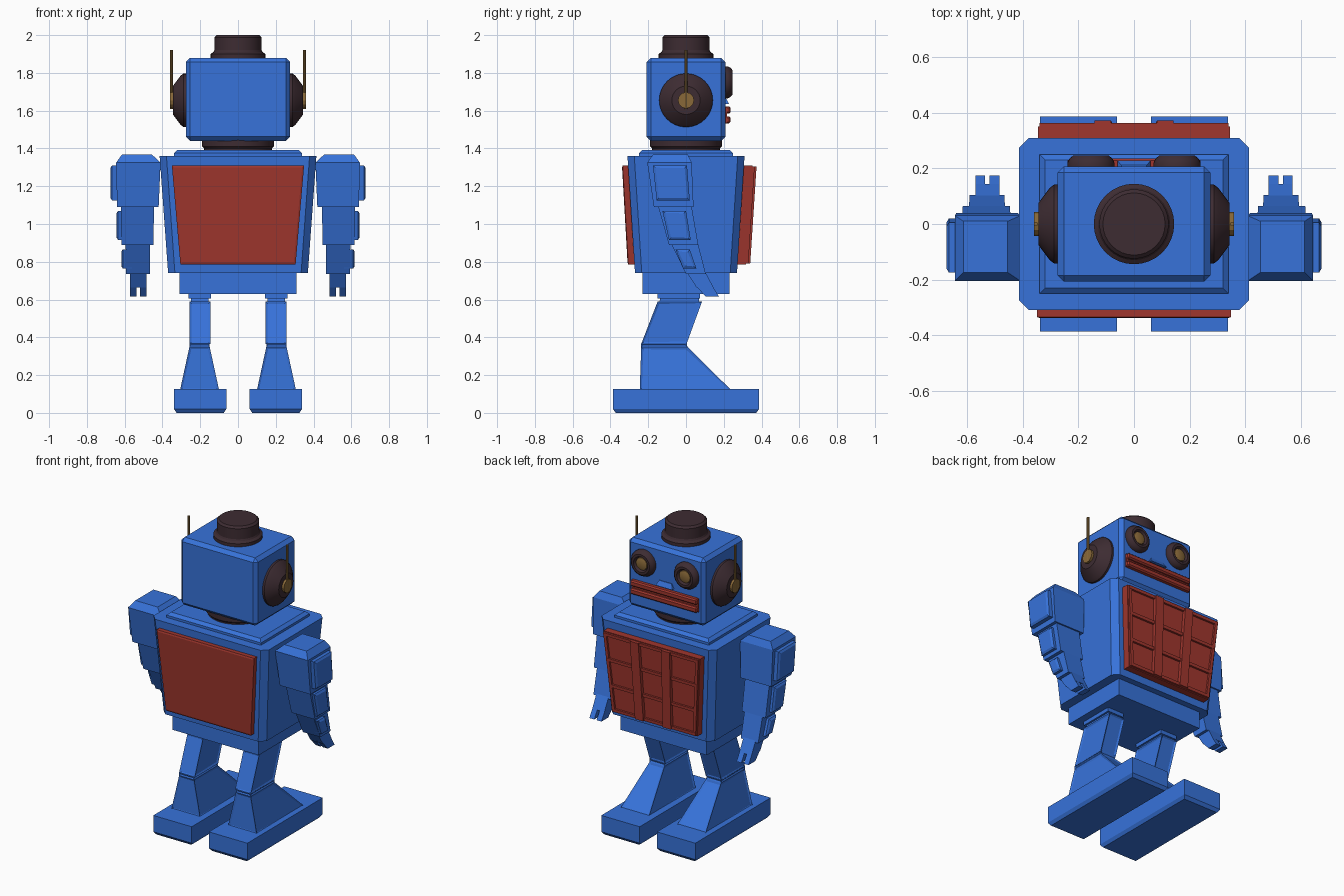
import bpy, bmesh, math
from mathutils import Matrix, Vector

if "Cube" in bpy.data.objects:
    bpy.data.objects.remove(bpy.data.objects["Cube"])


def material(name, r, g, b):
    m = bpy.data.materials.new(name)
    m.use_nodes = True
    m.diffuse_color = (r, g, b, 1)
    m.node_tree.nodes["Principled BSDF"].inputs["Base Color"].default_value = (r, g, b, 1)
    return m


BLUE = material("blue paint", 0.038, 0.17, 0.7)
RED = material("red paint", 0.35, 0.037, 0.027)
DARK = material("dark brown", 0.047, 0.025, 0.032)
GOLD = material("dull gold", 0.25, 0.14, 0.04)


def finish(name, bm, mat):
    bmesh.ops.recalc_face_normals(bm, faces=bm.faces)
    mesh = bpy.data.meshes.new(name)
    bm.to_mesh(mesh)
    bm.free()
    mesh.materials.append(mat)
    ob = bpy.data.objects.new(name, mesh)
    bpy.context.collection.objects.link(ob)
    return ob


def loft(name, sections, mat, bevel=0, upright=False, inset=None, side=1):
    """Stack of rectangles (z, x0, x1, y0, y1); inset = (axes, thickness, depth)."""
    bm = bmesh.new()
    rings = []
    for z, x0, x1, y0, y1 in sections:
        corners = ((x0, y0), (x1, y0), (x1, y1), (x0, y1))
        rings.append([bm.verts.new((x * side, y, z)) for x, y in corners])
    for a, b in zip(rings, rings[1:]):
        for i in range(4):
            j = (i + 1) % 4
            bm.faces.new((a[i], a[j], b[j], b[i]))
    bm.faces.new(rings[0])
    bm.faces.new(rings[-1])
    bmesh.ops.recalc_face_normals(bm, faces=bm.faces)
    if inset:
        axes, thickness, depth = inset
        bm.normal_update()
        directions = {"x": Vector((side, 0, 0)), "-x": Vector((-side, 0, 0)),
                      "y": Vector((0, 1, 0)), "-y": Vector((0, -1, 0))}
        faces = [f for f in bm.faces
                 if any(f.normal.dot(directions[a]) > 0.6 for a in axes)]
        bmesh.ops.inset_individual(bm, faces=faces, thickness=thickness, depth=depth)
    if bevel:
        edges = [e for e in bm.edges
                 if not upright or abs(e.verts[0].co.z - e.verts[1].co.z) > 0.01]
        bmesh.ops.bevel(bm, geom=edges, offset=bevel, segments=1, affect='EDGES')
    return finish(name, bm, mat)


AXES = {"z": Matrix(), "y": Matrix.Rotation(-math.pi / 2, 4, 'X'),
        "x": Matrix.Rotation(math.pi / 2, 4, 'Y'), "-x": Matrix.Rotation(-math.pi / 2, 4, 'Y')}


def lathe(name, profile, mat, at, axis="z", sides=32):
    """Turned part: (radius, height) points spun about an axis, with closed ends."""
    bm = bmesh.new()
    rings = [[bm.verts.new((r * math.cos(2 * math.pi * i / sides),
                            r * math.sin(2 * math.pi * i / sides), h))
              for i in range(sides)] for r, h in profile]
    for a, b in zip(rings, rings[1:]):
        for i in range(sides):
            j = (i + 1) % sides
            bm.faces.new((a[i], a[j], b[j], b[i]))
    bm.faces.new(rings[0])
    bm.faces.new(rings[-1])
    bm.transform(Matrix.Translation(at) @ AXES[axis])
    ob = finish(name, bm, mat)
    bpy.ops.object.select_all(action='DESELECT')
    ob.select_set(True)
    bpy.context.view_layer.objects.active = ob
    bpy.ops.object.shade_smooth_by_angle(angle=math.radians(25))


# Body
loft("torso", [(0.74, -0.37, 0.37, -0.27, 0.27), (1.36, -0.415, 0.415, -0.31, 0.31)],
     BLUE, 0.036, upright=True)
loft("waist", [(0.63, -0.31, 0.31, -0.23, 0.23), (0.75, -0.31, 0.31, -0.23, 0.23)], BLUE)
loft("collar", [(1.35, -0.34, 0.34, -0.25, 0.25), (1.375, -0.34, 0.34, -0.25, 0.25),
                (1.392, -0.32, 0.32, -0.23, 0.23)], BLUE)

# Plain sloped panel on the -y side
loft("plain_panel", [(0.785, -0.305, 0.305, -0.305, -0.25),
                     (1.31, -0.35, 0.35, -0.335, -0.28)], RED,
     inset=(("-y",), 0.014, 0.004))


# Panelled door on the +y side: sloped plate with frame, ribs and cross ribs
def door_y(z):
    return 0.318 + (z - 0.79) * 0.065


def door_half(z):
    return 0.3 + (z - 0.79) * 0.08


def door_piece(name, z0, z1, x_of, depth):
    loft(name, [(z, *x_of(z), 0.25, door_y(z) + depth) for z in (z0, z1)], RED)


door_piece("door_plate", 0.785, 1.31, lambda z: (-door_half(z) - 0.005, door_half(z) + 0.005), 0)
for s, word in ((1, "left"), (-1, "right")):
    door_piece("door_rib_" + word, 0.79, 1.305,
               lambda z: sorted((s * (door_half(z) * 0.33 - 0.03),
                                 s * (door_half(z) * 0.33 + 0.03))), 0.022)
    door_piece("door_rim_" + word, 0.79, 1.305,
               lambda z: sorted((s * (door_half(z) - 0.02), s * door_half(z))), 0.012)
for i, z in enumerate((0.79, 0.95, 1.12, 1.285)):
    door_piece("door_cross_rib_%d" % i, z, z + 0.02,
               lambda z: (-door_half(z), door_half(z)), 0.013)

# Head
loft("head", [(1.44, -0.275, 0.275, -0.208, 0.208), (1.88, -0.275, 0.275, -0.208, 0.208)],
     BLUE, 0.022)
lathe("neck", [(0.18, 0), (0.18, 0.02), (0.19, 0.03), (0.19, 0.07)], DARK, (0, 0, 1.38))
lathe("top_cap", [(0.145, 0), (0.145, 0.025), (0.13, 0.035), (0.125, 0.045),
                  (0.125, 0.113), (0.112, 0.125)], DARK, (0, 0, 1.875))
loft("nose", [(1.635, -0.06, 0.06, 0.19, 0.228), (1.665, -0.045, 0.045, 0.19, 0.212)], BLUE)
loft("mouth_back", [(1.535, -0.24, 0.24, 0.19, 0.218), (1.62, -0.24, 0.24, 0.19, 0.218)], RED)
for word, z in (("lower", 1.533), ("upper", 1.585)):
    loft(word + "_lip", [(z, -0.24, 0.24, 0.19, 0.236), (z + 0.037, -0.24, 0.24, 0.19, 0.236)],
         RED, 0.008)

for s, word in ((1, "left"), (-1, "right")):
    # Eyes
    eye = (0.155 * s, 0.2, 1.75)
    lathe(word + "_eye_ring", [(0.085, 0), (0.085, 0.02), (0.078, 0.035), (0.065, 0.046),
                               (0.05, 0.046), (0.042, 0.03)], DARK, eye, "y")
    lathe(word + "_eye_lens", [(0.041, 0.02), (0.038, 0.036), (0.022, 0.042)], GOLD, eye, "y")

    # Ears and antennas
    axis = "x" if s > 0 else "-x"
    ear = (0.27 * s, 0, 1.655)
    lathe(word + "_ear", [(0.142, 0), (0.142, 0.018), (0.13, 0.034), (0.075, 0.075)],
          DARK, ear, axis)
    lathe(word + "_ear_hub", [(0.043, 0.07), (0.043, 0.09)], GOLD, ear, axis, 12)
    lathe(word + "_antenna", [(0.008, 0), (0.008, 0.31)], GOLD, (0.353 * s, 0, 1.61), "z", 8)

    # Arm segments, stepping forward and narrowing toward the hand
    def part(name, sections, **options):
        loft(word + "_" + name, sections, BLUE, side=s, **options)

    part("upper_arm", [(1.09, 0.42, 0.64, -0.17, 0.04), (1.325, 0.41, 0.645, -0.205, 0.03),
                       (1.367, 0.455, 0.615, -0.175, 0.01)])
    part("forearm", [(0.89, 0.447, 0.617, -0.09, 0.065), (1.12, 0.445, 0.62, -0.155, 0.025)])
    part("wrist", [(0.735, 0.467, 0.592, 0.0, 0.105), (0.91, 0.465, 0.595, -0.085, 0.06)])
    part("hand", [(0.665, 0.485, 0.572, 0.055, 0.145), (0.75, 0.485, 0.572, 0.0, 0.1)])
    for n, x0 in (("inner", 0.485), ("outer", 0.537)):
        part(n + "_finger", [(0.615, x0, x0 + 0.035, 0.105, 0.175),
                             (0.68, x0, x0 + 0.035, 0.045, 0.135)])

    # Raised plates on the outside of each arm segment
    rim = (("x",), 0.018, 0.008)
    part("upper_arm_plate", [(1.125, 0.6, 0.667, -0.155, 0.02),
                             (1.31, 0.6, 0.667, -0.175, 0.005)], inset=rim)
    part("forearm_plate", [(0.915, 0.59, 0.634, -0.09, 0.025),
                           (1.07, 0.59, 0.634, -0.125, 0.0)], inset=rim)
    part("wrist_plate", [(0.765, 0.56, 0.61, -0.015, 0.055),
                         (0.865, 0.56, 0.61, -0.055, 0.02)], inset=rim)

    # Legs
    panel = (("x", "-x", "y", "-y"), 0.016, -0.006)
    part("hip_cuff", [(0.605, 0.143, 0.262, -0.15, 0.075), (0.64, 0.143, 0.262, -0.15, 0.075)])
    part("hip_joint", [(0.57, 0.155, 0.25, -0.145, 0.07), (0.61, 0.155, 0.25, -0.135, 0.07)])
    part("thigh", [(0.365, 0.145, 0.258, -0.237, 0.003), (0.59, 0.145, 0.258, -0.15, 0.085)],
         inset=panel)
    part("shin", [(0.12, 0.1, 0.307, -0.245, 0.24), (0.35, 0.15, 0.257, -0.237, 0.007),
                  (0.368, 0.15, 0.257, -0.237, 0.005)],
         inset=panel)
    part("foot", [(0, 0.075, 0.325, -0.372, 0.372), (0.02, 0.062, 0.338, -0.387, 0.387),
                  (0.126, 0.062, 0.338, -0.387, 0.387)])
